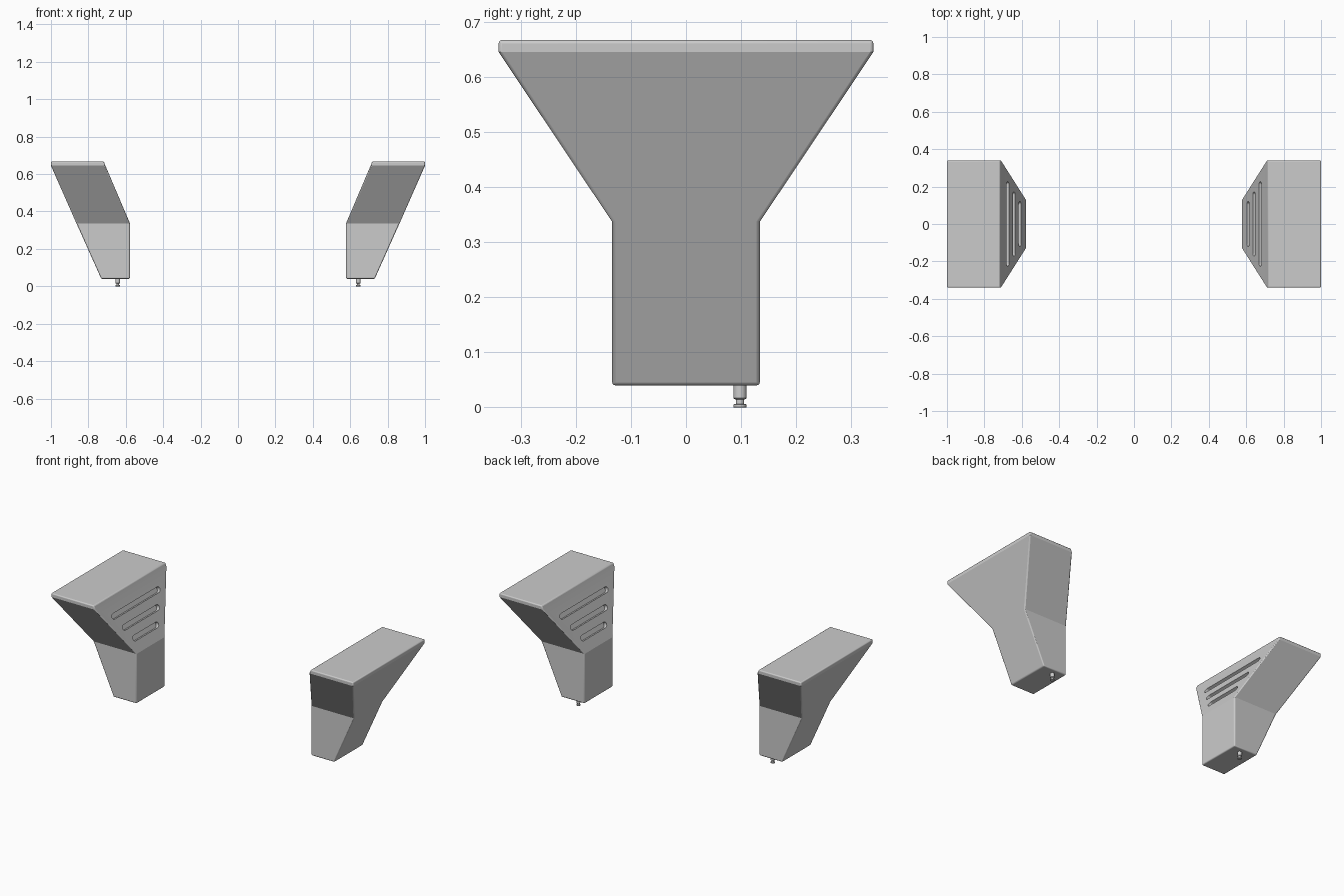
import bpy, bmesh, math
from mathutils import Vector

if "Cube" in bpy.data.objects:
    bpy.data.objects.remove(bpy.data.objects["Cube"])


def make_object(name, bm):
    bmesh.ops.recalc_face_normals(bm, faces=bm.faces)
    mesh = bpy.data.meshes.new(name)
    bm.to_mesh(mesh)
    bm.free()
    ob = bpy.data.objects.new(name, mesh)
    bpy.context.collection.objects.link(ob)
    return ob


def loft(bm, rings):
    loops = [[bm.verts.new(p) for p in ring] for ring in rings]
    n = len(loops[0])
    for a, b in zip(loops, loops[1:]):
        for i in range(n):
            j = (i + 1) % n
            bm.faces.new((a[i], a[j], b[j], b[i]))
    bm.faces.new(loops[0][::-1])
    bm.faces.new(loops[-1])


def smooth(ob, degrees):
    bpy.ops.object.select_all(action='DESELECT')
    ob.select_set(True)
    bpy.context.view_layer.objects.active = ob
    bpy.ops.object.shade_smooth_by_angle(angle=math.radians(degrees))


def mirror_x(ob):
    ob.modifiers.new("mirror", 'MIRROR').use_mirror_merge = False


# Flared housing: (z, inner x, outer x, half depth)
sections = [(0.04, 0.578, 0.731, 0.134), (0.337, 0.578, 0.864, 0.134),
            (0.645, 0.709, 1.0, 0.34), (0.667, 0.717, 1.0, 0.34)]
bm = bmesh.new()
loft(bm, [[(xi, -h, z), (xo, -h, z), (xo, h, z), (xi, h, z)]
          for z, xi, xo, h in sections])
housing = make_object("housing", bm)
bevel = housing.modifiers.new("edge_rounding", 'BEVEL')
bevel.width = 0.006
bevel.segments = 3
bevel.limit_method = 'ANGLE'
bevel.angle_limit = math.radians(40)

# Pill-shaped cutters for the three vent slots on the sloped inner face
base = Vector((0.578, 0, 0.337))
slope = Vector((0.131, 0, 0.308)).normalized()
normal = Vector((-slope.z, 0, slope.x))
across = Vector((0, 1, 0))
R = 0.016
bm = bmesh.new()
for x, half in ((0.61, 0.12), (0.642, 0.172), (0.675, 0.226)):
    centre = base + slope * ((x - base.x) / slope.x)
    pill = []
    for side in (1, -1):
        for i in range(13):
            a = -math.pi / 2 + math.pi * i / 12
            pill.append(centre + across * side * (half - R + R * math.cos(a))
                        + slope * side * R * math.sin(a))
    loft(bm, [[p - normal * 0.02 for p in pill], [p + normal * 0.03 for p in pill]])
cutter = make_object("slot_cutter", bm)
cutter.hide_render = True
cutter.display_type = 'WIRE'
cut = housing.modifiers.new("slots", 'BOOLEAN')
cut.operation = 'DIFFERENCE'
cut.solver = 'EXACT'
cut.object = cutter
mirror_x(housing)
smooth(housing, 20)

# Turned locating peg under each housing: (radius, z)
profile = [(0.011, 0.0), (0.012, 0.001), (0.012, 0.005), (0.011, 0.006),
           (0.0075, 0.006), (0.0075, 0.014), (0.011, 0.016), (0.012, 0.017), (0.012, 0.045)]
N = 32
bm = bmesh.new()
loft(bm, [[(0.643 + r * math.cos(2 * math.pi * i / N),
            0.098 + r * math.sin(2 * math.pi * i / N), z) for i in range(N)]
          for r, z in profile])
peg = make_object("locating_peg", bm)
mirror_x(peg)
smooth(peg, 30)
